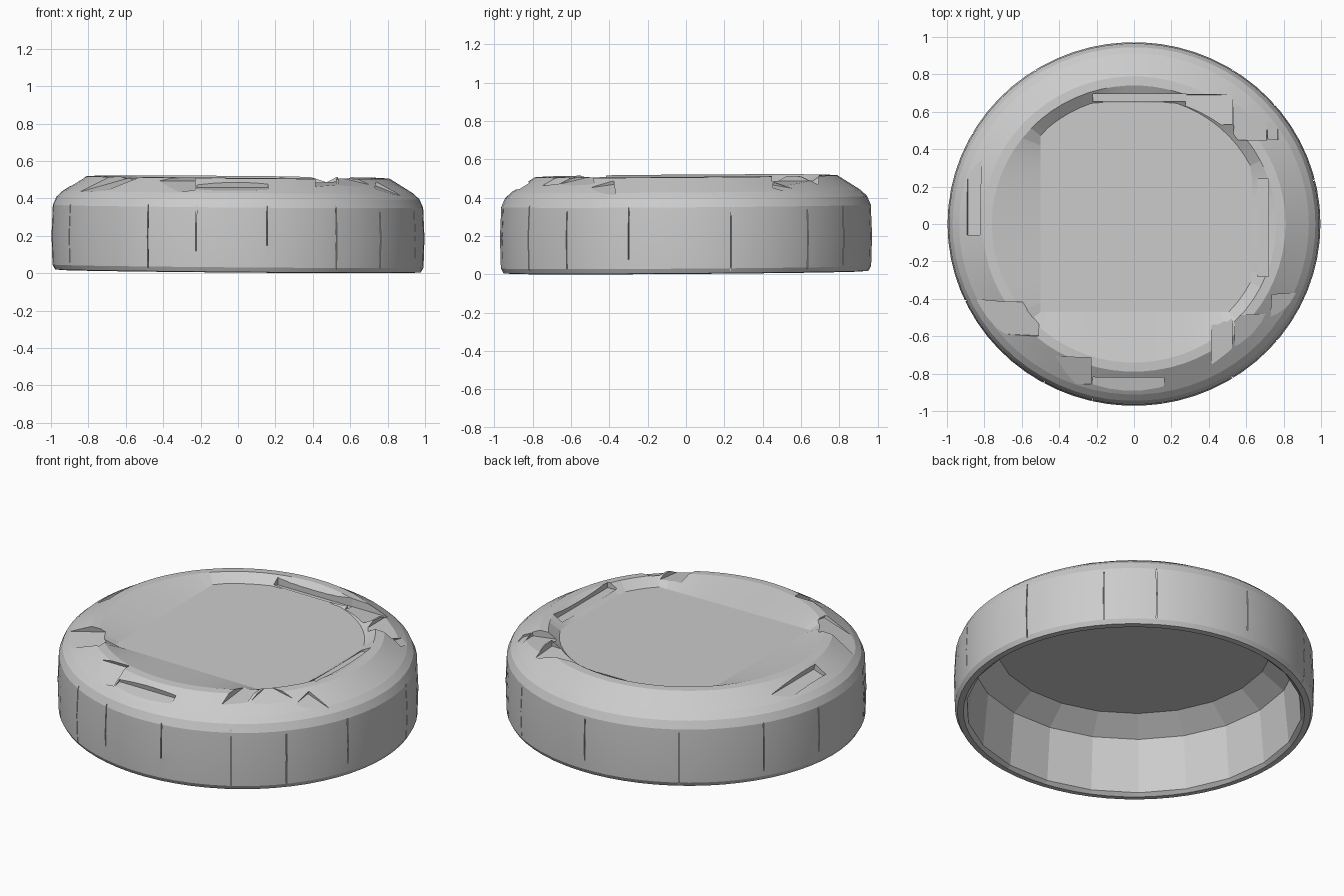
import bpy, bmesh, math
from mathutils import Matrix, Vector

if "Cube" in bpy.data.objects:
    bpy.data.objects.remove(bpy.data.objects["Cube"])

SEG = 66     # sides of the outer shell
INNER = 22   # coarse facets inside
YS = 0.975   # slightly narrower front to back


def tilt(v):
    # the lid leans gently down towards front right
    v.z += -0.008 * v.x + 0.007 * v.y


def ring(bm, r, z, faceted=False, box=None):
    verts = []
    for i in range(SEG):
        a = 2 * math.pi * i / SEG
        rr = r
        if faceted:
            w = 2 * math.pi / INNER
            rr = r * math.cos(w / 2) / math.cos((a + 1e-6) % w - w / 2)
        x, y = rr * math.cos(a), rr * math.sin(a) * YS
        if box:
            x = min(max(x, box[0]), box[1])
            y = min(max(y, box[2]), box[3])
        verts.append(bm.verts.new((x, y, z)))
    return verts


# shell: cavity ceiling, inner wall, rim, outer wall, chamfer, sunken top
bm = bmesh.new()
rings = [ring(bm, r, z, True) for r, z in
         [(0.77, 0.44), (0.90, 0.35), (0.93, 0.03)]]
rings += [ring(bm, r, z) for r, z in
          [(0.945, 0.012), (0.978, 0.015), (0.992, 0.04), (0.997, 0.2), (0.99, 0.36), (0.97, 0.405),
           (0.935, 0.437), (0.81, 0.514), (0.76, 0.517)]]
rings.append(ring(bm, 0.70, 0.472, box=(-0.5, 0.63, -0.47, 0.65)))
for a, b in zip(rings, rings[1:]):
    for i in range(SEG):
        j = (i + 1) % SEG
        bm.faces.new((a[i], a[j], b[j], b[i]))
bm.faces.new(rings[0])
bm.faces.new(rings[-1])
bmesh.ops.remove_doubles(bm, verts=bm.verts, dist=1e-5)
for v in bm.verts:
    tilt(v.co)
bmesh.ops.recalc_face_normals(bm, faces=bm.faces)
mesh = bpy.data.meshes.new("lid_shell")
bm.to_mesh(mesh)
bm.free()
lid = bpy.data.objects.new("lid_shell", mesh)
bpy.context.collection.objects.link(lid)

# chips in the bevel and narrow seams in the side wall
cut = bmesh.new()


def cutter(center, size, rot=None):
    m = Matrix.Translation(Vector(center)) @ (rot or Matrix()) @ Matrix.Diagonal((*size, 1))
    bmesh.ops.create_cube(cut, size=1, matrix=m)


def chip(x, y, z, w, d, pitch=0, roll=0):
    # z is the height of the chip's floor
    rot = Matrix.Rotation(math.radians(pitch), 4, 'X') @ Matrix.Rotation(math.radians(roll), 4, 'Y')
    up = rot @ Vector((0, 0, 0.1))
    cutter(Vector((x, y, z)) + up, (w, d, 0.2), rot)


chip(-0.03, -0.86, 0.450, 0.38, 0.09, 12)
chip(0.47, -0.63, 0.478, 0.11, 0.34, 6)
chip(-0.36, -0.78, 0.466, 0.26, 0.16, 22)
chip(0.62, -0.60, 0.466, 0.17, 0.24, 14, 14)
chip(0.80, -0.47, 0.430, 0.15, 0.2, 8, 22)
chip(0.40, 0.61, 0.478, 0.25, 0.16, -4)
chip(0.62, 0.55, 0.478, 0.18, 0.2, 0, 8)
chip(0.74, 0.55, 0.440, 0.06, 0.2, -10, 22)
chip(-0.85, 0.15, 0.463, 0.08, 0.42, 0, -18)
chip(-0.68, -0.50, 0.468, 0.36, 0.18, 10, -16)
chip(0.03, 0.675, 0.468, 0.5, 0.04)
chip(0.69, -0.02, 0.476, 0.06, 0.52)

for deg, z0, z1 in [(205, 0.04, 0.37), (241, 0.03, 0.38), (257, 0.12, 0.37), (279, 0.15, 0.36),
                    (302, 0.02, 0.48), (320, 0.03, 0.33), (342, 0.08, 0.35), (14, 0.02, 0.36),
                    (41, 0.03, 0.34), (58, 0.05, 0.36), (90, 0.1, 0.35), (122, 0.02, 0.37),
                    (150, 0.08, 0.37), (172, 0.1, 0.36)]:
    a = math.radians(deg)
    cutter((math.cos(a), math.sin(a) * YS, (z0 + z1) / 2), (0.035, 0.005, z1 - z0),
           Matrix.Rotation(a, 4, 'Z'))

cut_mesh = bpy.data.meshes.new("chip_cutter")
cut.to_mesh(cut_mesh)
cut.free()
cut_obj = bpy.data.objects.new("chip_cutter", cut_mesh)
bpy.context.collection.objects.link(cut_obj)

mod = lid.modifiers.new("chips", 'BOOLEAN')
mod.operation = 'DIFFERENCE'
mod.solver = 'EXACT'
mod.use_self = True
mod.object = cut_obj
bpy.context.view_layer.objects.active = lid
lid.select_set(True)
bpy.ops.object.modifier_apply(modifier=mod.name)
bpy.data.objects.remove(cut_obj)

# settle on the floor, then smooth the round parts only
low = min(v.co.z for v in lid.data.vertices)
for v in lid.data.vertices:
    v.co.z -= low
bpy.ops.object.shade_smooth_by_angle(angle=math.radians(7))
